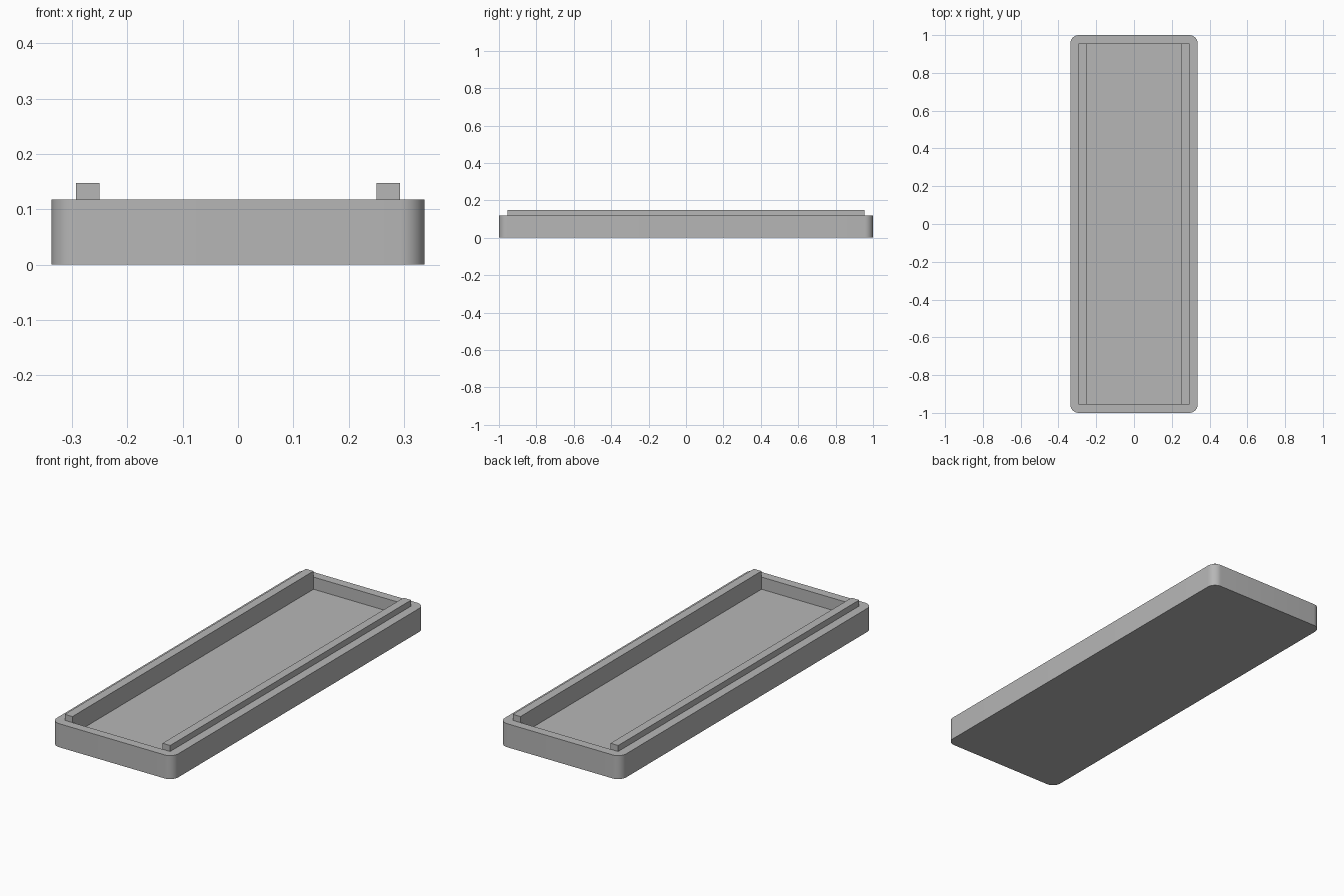
import bpy, bmesh
from mathutils import Matrix, Vector

cube = bpy.data.objects.get("Cube")
if cube:
    bpy.data.objects.remove(cube, do_unlink=True)

HALF_W, HALF_L = 0.337, 1.0      # outer half width and length
WALL = 0.0445                    # rim width and corner radius
RIM_Z, RAIL_Z, FLOOR_Z = 0.118, 0.148, 0.057
RAIL_OUT, RAIL_IN = HALF_W - WALL, 0.25
POCKET_L = HALF_L - WALL

grey = bpy.data.materials.new("plain grey")
grey.use_nodes = True
colour = (0.47, 0.47, 0.47, 1)
grey.diffuse_color = colour
grey.node_tree.nodes["Principled BSDF"].inputs["Base Color"].default_value = colour


def box(name, low, high, radius=0):
    """Box between two corners, with optional rounded upright edges."""
    low, high = Vector(low), Vector(high)
    bm = bmesh.new()
    place = Matrix.Translation((low + high) / 2) @ Matrix.Diagonal((*(high - low), 1))
    bmesh.ops.create_cube(bm, size=1, matrix=place)
    if radius:
        upright = [e for e in bm.edges
                   if abs(e.verts[0].co.z - e.verts[1].co.z) > 0.01]
        bmesh.ops.bevel(bm, geom=upright, offset=radius, segments=10,
                        profile=0.5, affect='EDGES')
    mesh = bpy.data.meshes.new(name)
    bm.to_mesh(mesh)
    bm.free()
    mesh.materials.append(grey)
    obj = bpy.data.objects.new(name, mesh)
    bpy.context.collection.objects.link(obj)
    return obj


# Tray body with rounded corners and a sunken pocket
tray = box("tray", (-HALF_W, -HALF_L, 0), (HALF_W, HALF_L, RIM_Z), WALL)
cutter = box("pocket_cutter", (-RAIL_IN, -POCKET_L, FLOOR_Z),
             (RAIL_IN, POCKET_L, RAIL_Z + 0.1))
cutter.hide_render = True
pocket = tray.modifiers.new("pocket", 'BOOLEAN')
pocket.operation = 'DIFFERENCE'
pocket.solver = 'EXACT'
pocket.object = cutter
bpy.ops.object.select_all(action='DESELECT')
tray.select_set(True)
bpy.context.view_layer.objects.active = tray
bpy.ops.object.modifier_apply(modifier=pocket.name)
bpy.data.objects.remove(cutter, do_unlink=True)
bpy.ops.object.shade_smooth_by_angle()

# Raised rails along both long sides, flush with the pocket walls
for name, side in (("left_rail", 1), ("right_rail", -1)):
    x0, x1 = sorted((side * RAIL_IN, side * RAIL_OUT))
    box(name, (x0, -POCKET_L, RIM_Z), (x1, POCKET_L, RAIL_Z))
